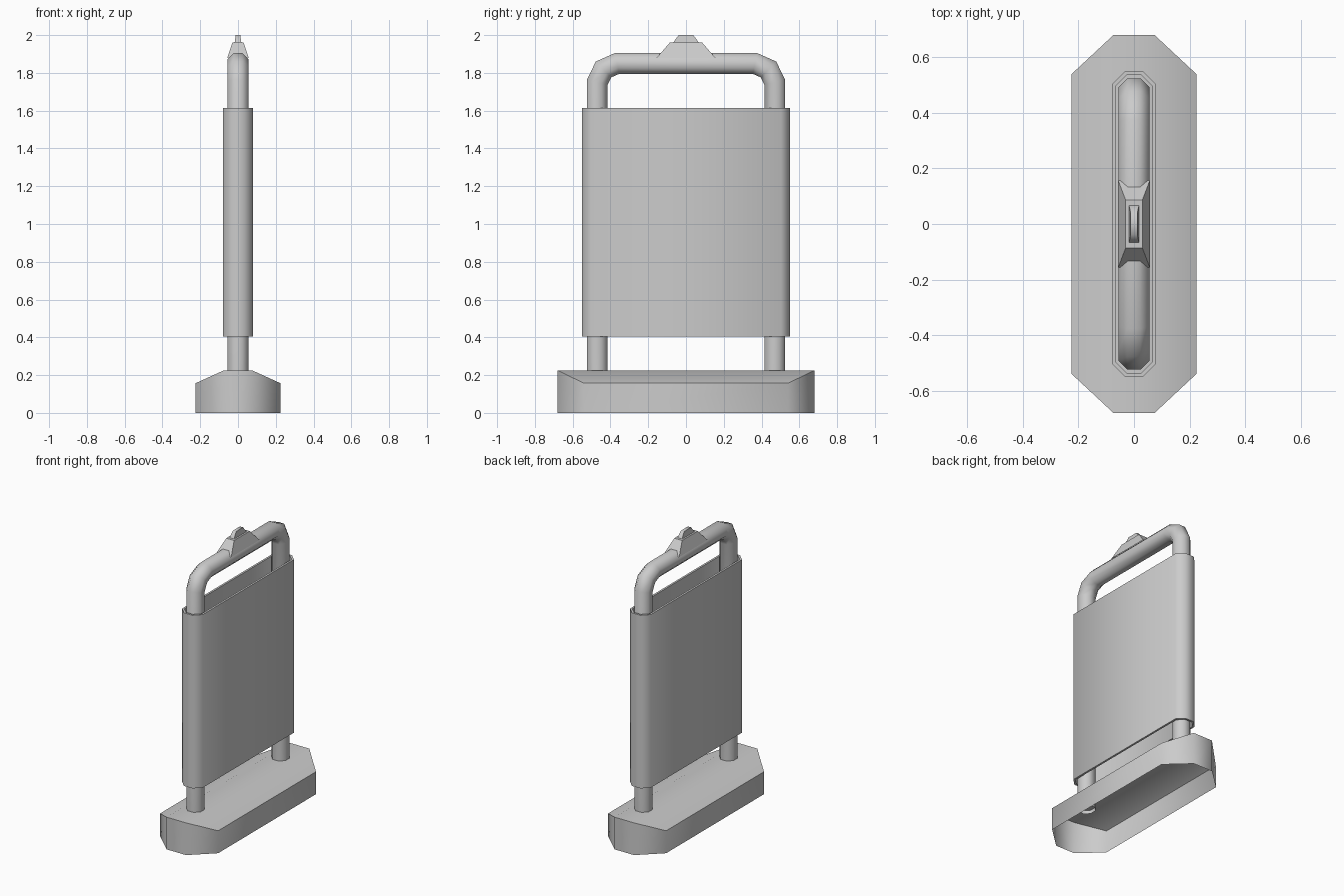
import bpy, bmesh, math
from mathutils import Vector

if "Cube" in bpy.data.objects:
    bpy.data.objects.remove(bpy.data.objects["Cube"])


def finish(name, bm, angle=55):
    bmesh.ops.recalc_face_normals(bm, faces=bm.faces)
    me = bpy.data.meshes.new(name)
    bm.to_mesh(me)
    bm.free()
    ob = bpy.data.objects.new(name, me)
    bpy.context.collection.objects.link(ob)
    bpy.ops.object.select_all(action='DESELECT')
    ob.select_set(True)
    bpy.context.view_layer.objects.active = ob
    bpy.ops.object.shade_smooth_by_angle(angle=math.radians(angle))
    return ob


def loft(bm, rings, closed=False):
    """Skin a list of equal-length closed rings of points."""
    vs = [[bm.verts.new(p) for p in r] for r in rings]
    pairs = list(zip(vs, vs[1:])) + ([(vs[-1], vs[0])] if closed else [])
    for a, b in pairs:
        n = len(a)
        for i in range(n):
            j = (i + 1) % n
            bm.faces.new((a[i], a[j], b[j], b[i]))
    return vs


def octagon(hx, hy, cx, cy):
    """Long octagon outline: half sizes and the flat half lengths cx, cy."""
    q = [(hx, cy), (cx, hy)]
    half = q + [(-x, y) for x, y in reversed(q)]
    return half + [(-x, -y) for x, y in half]


def rect(hx, hy, z):
    return [(hx, hy, z), (-hx, hy, z), (-hx, -hy, z), (hx, -hy, z)]


# Weighted base: open underneath, top slopes down to the long sides
bm = bmesh.new()
outline = octagon(0.225, 0.68, 0.075, 0.54)
low = [(x, y, 0) for x, y in outline]
high = [(x, y, 0.225 if abs(x) < 0.1 else 0.157) for x, y in outline]
t = loft(bm, [low, high])[1]
bm.faces.new((t[1], t[2], t[5], t[6]))
bm.faces.new((t[0], t[1], t[6], t[7]))
bm.faces.new((t[2], t[3], t[4], t[5]))
finish("base", bm, 50)

# Panel sleeve: hollow, wrapped around both posts
bm = bmesh.new()
outer = octagon(0.08, 0.55, 0.033, 0.503)
inner = octagon(0.066, 0.536, 0.027, 0.497)
loft(bm, [[(x, y, z) for x, y in o]
          for o, z in ((outer, 0.405), (outer, 1.615), (inner, 1.615), (inner, 0.405))],
     closed=True)
finish("panel_sleeve", bm)

# Tubular frame: octagonal section swept up, across and down
bm = bmesh.new()
side = [(0.47, 0.2), (0.47, 1.75), (0.437, 1.818), (0.365, 1.85)]
path = [Vector((0, y, z)) for y, z in side]
path += [Vector((0, -p.y, p.z)) for p in reversed(path)]
radius = 0.055 / math.cos(math.pi / 8)
rings = []
for i, p in enumerate(path):
    d0 = (p - path[i - 1]).normalized() if i else Vector((0, 0, 1))
    d1 = (path[i + 1] - p).normalized() if i < len(path) - 1 else Vector((0, 0, -1))
    tangent = (d0 + d1).normalized()
    normal = Vector((0, tangent.z, -tangent.y))
    stretch = 1 / max(0.5, tangent.dot(d1))
    ring = []
    for k in range(8):
        a = math.pi / 8 + k * math.pi / 4
        ring.append(p + Vector((math.cos(a) * radius, 0, 0))
                    + normal * math.sin(a) * radius * stretch)
    rings.append(ring)
loft(bm, rings)
finish("tube_frame", bm)

# Saddle on the middle of the handle
bm = bmesh.new()
v = loft(bm, [rect(0.057, 0.157, 1.878), rect(0.03, 0.086, 1.96)])
bm.faces.new(v[1])
finish("handle_saddle", bm, 30)

# Rounded tab on the saddle
bm = bmesh.new()
v = loft(bm, [rect(0.018, 0.067, 1.96), rect(0.016, 0.06, 1.972),
              rect(0.012, 0.038, 2.0)])
bm.faces.new(v[2])
finish("top_tab", bm)
